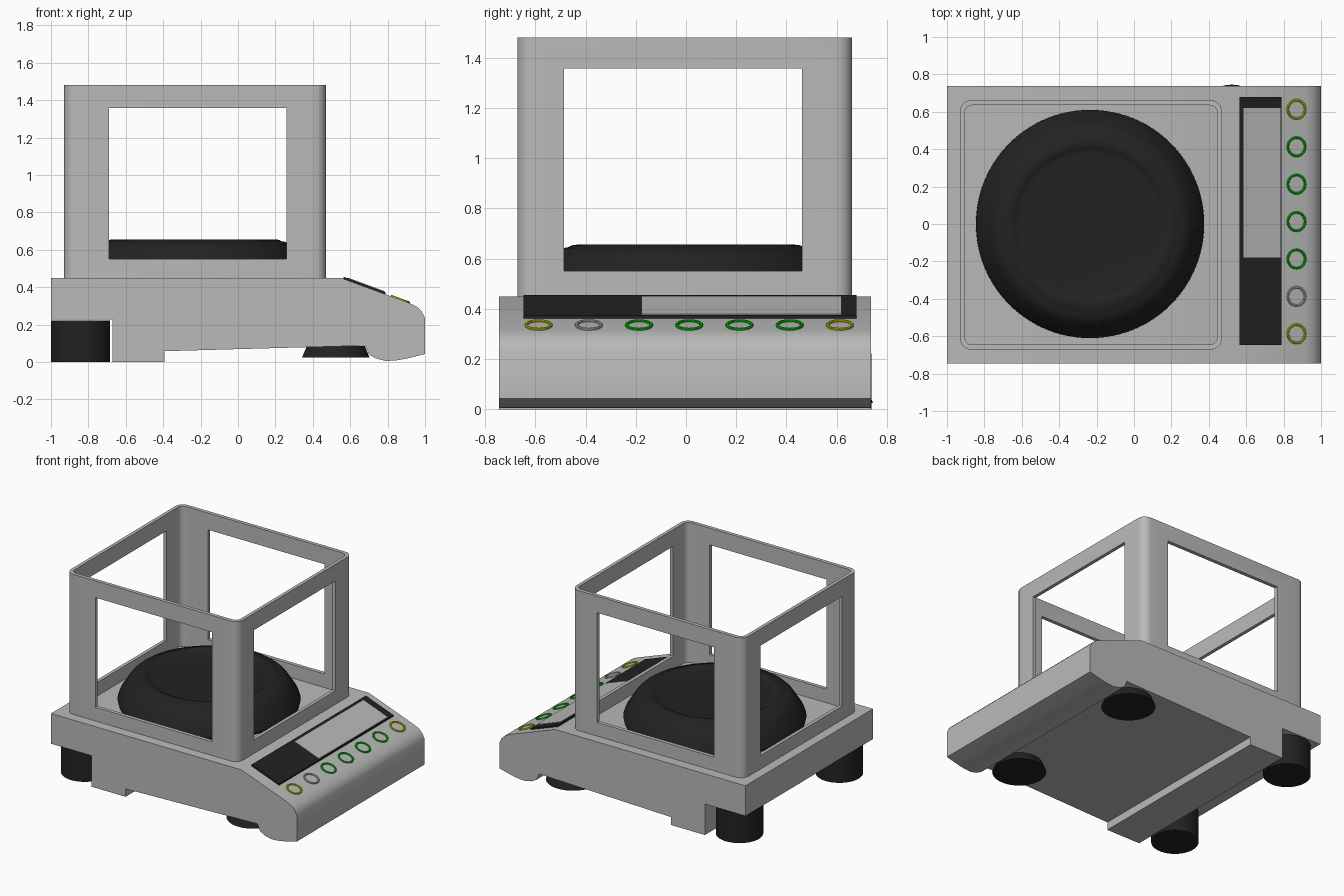
import bpy, bmesh, math
from mathutils import Vector

if "Cube" in bpy.data.objects:
    bpy.data.objects.remove(bpy.data.objects["Cube"])


def material(name, r, g, b):
    m = bpy.data.materials.new(name)
    m.diffuse_color = (r, g, b, 1)
    m.use_nodes = True
    m.node_tree.nodes["Principled BSDF"].inputs["Base Color"].default_value = m.diffuse_color
    return m


GREY = material("light grey plastic", 0.48, 0.49, 0.48)
BLACK = material("black plastic", 0.016, 0.016, 0.016)
GREEN = material("green", 0.0, 0.6, 0.0)
YELLOW = material("yellow", 0.6, 0.6, 0.0)


def finish(name, bm, mat, loc=(0, 0, 0), rot=(0, 0, 0)):
    bmesh.ops.recalc_face_normals(bm, faces=bm.faces)
    me = bpy.data.meshes.new(name)
    bm.to_mesh(me)
    bm.free()
    me.materials.append(mat)
    ob = bpy.data.objects.new(name, me)
    ob.location, ob.rotation_euler = loc, rot
    bpy.context.collection.objects.link(ob)
    return ob


def smooth(ob, angle=32):
    bpy.ops.object.select_all(action='DESELECT')
    ob.select_set(True)
    bpy.context.view_layer.objects.active = ob
    bpy.ops.object.shade_smooth_by_angle(angle=math.radians(angle))


def prism(name, profile, y0, y1, mat):
    """Extrude an x-z profile along y."""
    bm = bmesh.new()
    face = bm.faces.new([bm.verts.new((x, y0, z)) for x, z in profile])
    new = bmesh.ops.extrude_face_region(bm, geom=[face])["geom"]
    bmesh.ops.translate(bm, vec=Vector((0, y1 - y0, 0)),
                        verts=[v for v in new if isinstance(v, bmesh.types.BMVert)])
    return finish(name, bm, mat)


def lathe(name, profile, mat, loc, rot=(0, 0, 0), n=64, ring=False):
    """Turn an r-z profile about z, capped unless it is a closed ring."""
    bm = bmesh.new()
    loops = [[bm.verts.new((r * math.cos(2 * math.pi * i / n),
                            r * math.sin(2 * math.pi * i / n), z)) for i in range(n)]
             for r, z in profile]
    pairs = list(zip(loops, loops[1:]))
    if ring:
        pairs.append((loops[-1], loops[0]))
    else:
        bm.faces.new(loops[0])
        bm.faces.new(loops[-1])
    for a, b in pairs:
        for i in range(n):
            j = (i + 1) % n
            bm.faces.new((a[i], a[j], b[j], b[i]))
    ob = finish(name, bm, mat, loc, rot)
    smooth(ob)
    return ob


def rounded_rect(x0, x1, y0, y1, r, steps=6):
    pts = []
    for k, (cx, cy) in enumerate([(x1 - r, y1 - r), (x0 + r, y1 - r),
                                  (x0 + r, y0 + r), (x1 - r, y0 + r)]):
        for i in range(steps + 1):
            a = math.pi / 2 * (k + i / steps)
            pts.append((cx + r * math.cos(a), cy + r * math.sin(a)))
    return pts


# Body with sloping control panel and stepped underside
body = prism("body", [
    (-1, 0.45), (0.55, 0.45), (0.917, 0.315), (0.955, 0.297), (0.983, 0.27), (1, 0.235),
    (1, 0.043), (0.90, 0.018), (0.84, 0.008), (0.79, 0.006), (0.74, 0.018), (0.70, 0.04),
    (0.68, 0.088), (-0.393, 0.058), (-0.393, 0), (-0.67, 0), (-0.67, 0.228), (-1, 0.228)],
    -0.745, 0.737, GREY)
smooth(body)

# Draught shield: hollow rounded box, open at the top
outer = rounded_rect(-0.93, 0.47, -0.672, 0.662, 0.06)
inner = rounded_rect(-0.905, 0.445, -0.645, 0.635, 0.04)
bm = bmesh.new()
rings = [[bm.verts.new((x, y, z)) for x, y in pts]
         for pts, z in [(outer, 0.445), (outer, 1.48), (inner, 1.48), (inner, 0.445)]]
for k in range(4):
    a, b = rings[k], rings[(k + 1) % 4]
    for i in range(len(a)):
        j = (i + 1) % len(a)
        bm.faces.new((a[i], a[j], b[j], b[i]))
shield = finish("draught_shield", bm, GREY)

# Window openings cut through opposite walls
cutters = [prism("window_cutter", [(x0, 0.55), (x1, 0.55), (x1, 1.357), (x0, 1.357)], y0, y1, GREY)
           for x0, x1, y0, y1 in [(-0.69, 0.26, -1, 1), (-1.2, 0.8, -0.485, 0.463)]]
bpy.context.view_layer.objects.active = shield
for c in cutters:
    mod = shield.modifiers.new("windows", 'BOOLEAN')
    mod.operation, mod.solver, mod.object = 'DIFFERENCE', 'EXACT', c
    bpy.ops.object.modifier_apply(modifier=mod.name)
    bpy.data.objects.remove(c)
smooth(shield)

# Weighing pan
lathe("weighing_pan", [
    (0.58, 0.445), (0.605, 0.46), (0.61, 0.48), (0.60, 0.51), (0.575, 0.55), (0.54, 0.605),
    (0.515, 0.63), (0.485, 0.643), (0.47, 0.645), (0.455, 0.653), (0.43, 0.656),
    (0.41, 0.652), (0.395, 0.642), (0.38, 0.64)], BLACK, (-0.235, 0, 0), n=96)

# Feet
for side, y in (("front", -1), ("back", 1)):
    lathe(side + "_tall_foot", [(0.158, 0), (0.158, 0.222)], BLACK, (-0.842, 0.58 * y, 0))
    lathe(side + "_levelling_foot", [(0.18, 0.025), (0.155, 0.085)], BLACK, (0.523, 0.565 * y, 0))

# Display panel and screen on the slope
SLOPE = 0.135 / 0.367


def slope_z(x):
    return 0.45 - (x - 0.55) * SLOPE


def slab(name, x0, x1, y0, y1, h, mat):
    return prism(name, [(x0, slope_z(x0) - 0.002), (x1, slope_z(x1) - 0.002),
                        (x1, slope_z(x1) + h), (x0, slope_z(x0) + h)], y0, y1, mat)


slab("display_panel", 0.564, 0.788, -0.648, 0.68, 0.011, BLACK)
slab("display_screen", 0.586, 0.783, -0.178, 0.62, 0.015, GREY)

# Button rings
for i, mat in enumerate([YELLOW, GREEN, GREEN, GREEN, GREEN, GREY, YELLOW]):
    lathe("button_ring_%d" % (i + 1),
          [(0.055, -0.003), (0.055, 0.005), (0.052, 0.008), (0.046, 0.008), (0.043, 0.005),
           (0.043, -0.003)], mat, (0.868, 0.613 - 0.2 * i, slope_z(0.868)),
          (0, math.atan(SLOPE), 0), n=32, ring=True)
